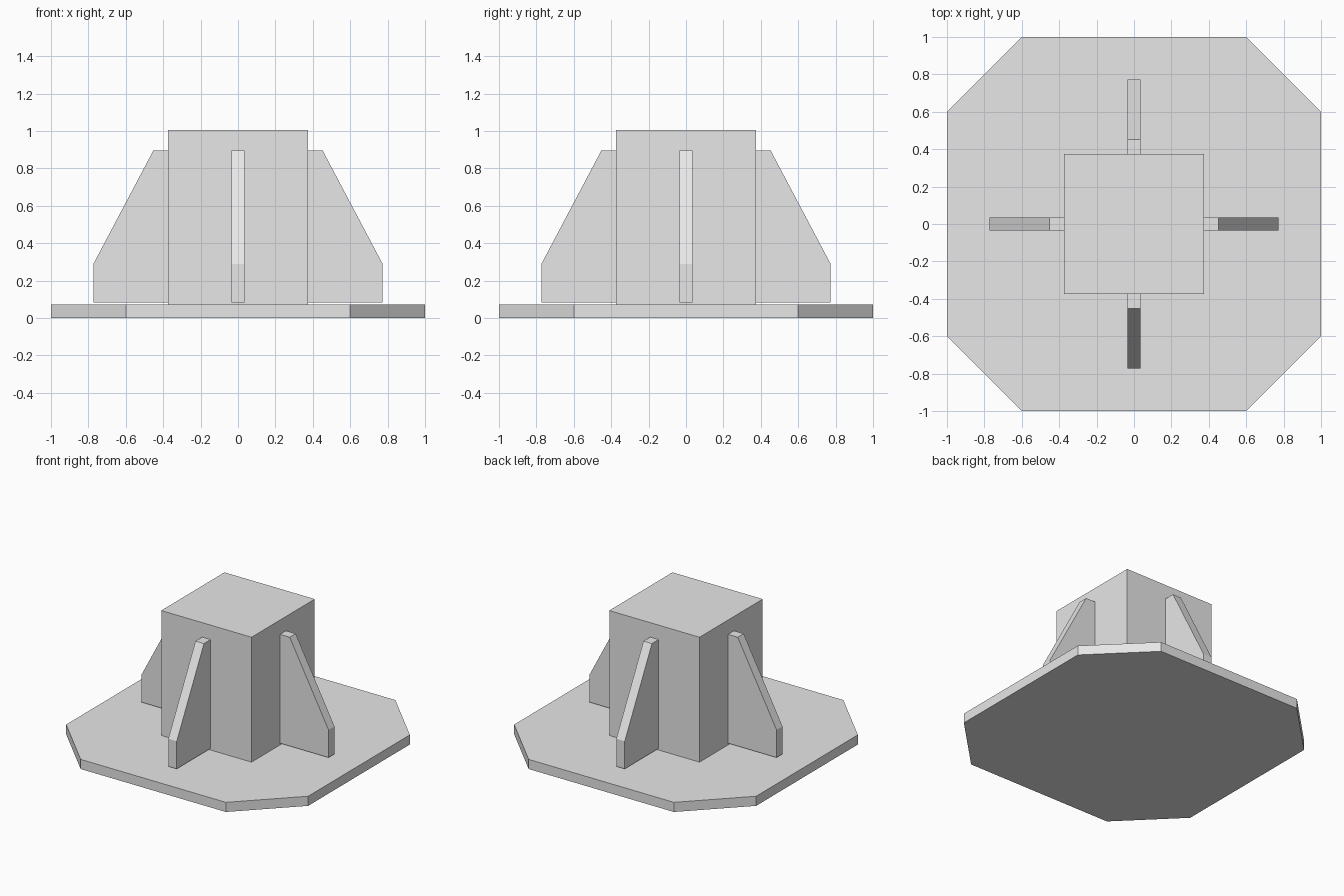
import bpy
import bmesh
from math import pi
from mathutils import Matrix

cube = bpy.data.objects.get("Cube")
if cube:
    bpy.data.objects.remove(cube, do_unlink=True)

# Single grey material
grey = bpy.data.materials.new("light grey")
grey.use_nodes = True
colour = (0.8, 0.8, 0.8, 1)
grey.diffuse_color = colour
grey.node_tree.nodes["Principled BSDF"].inputs["Base Color"].default_value = colour


def prism(name, outline, start, end, turn=Matrix()):
    """Extrude a flat outline along local z from start to end, then turn it."""
    bm = bmesh.new()
    face = bm.faces.new([bm.verts.new((x, y, start)) for x, y in outline])
    extruded = bmesh.ops.extrude_face_region(bm, geom=[face], use_keep_orig=True)
    top = [v for v in extruded["geom"] if isinstance(v, bmesh.types.BMVert)]
    bmesh.ops.translate(bm, verts=top, vec=(0, 0, end - start))
    bmesh.ops.transform(bm, matrix=turn, verts=bm.verts)
    bmesh.ops.recalc_face_normals(bm, faces=bm.faces)
    mesh = bpy.data.meshes.new(name)
    bm.to_mesh(mesh)
    bm.free()
    mesh.materials.append(grey)
    obj = bpy.data.objects.new(name, mesh)
    bpy.context.collection.objects.link(obj)
    return obj


# Base plate: square with cut corners
c = 0.6
octagon = [(1, -c), (1, c), (c, 1), (-c, 1), (-1, c), (-1, -c), (-c, -1), (c, -1)]
prism("base_plate", octagon, 0, 0.072)

# Central square column
h = 0.373
prism("column", [(h, -h), (h, h), (-h, h), (-h, -h)], 0.072, 1.005)

# Four upright ribs, just clear of the plate
rib = [(0.37, 0.084), (0.773, 0.084), (0.773, 0.29), (0.452, 0.897), (0.37, 0.897)]
upright = Matrix.Rotation(pi / 2, 4, "X")
for i, side in enumerate(("left", "back", "right", "front")):
    turn = Matrix.Rotation(i * pi / 2, 4, "Z") @ upright
    prism(side + "_rib", rib, -0.035, 0.035, turn)
